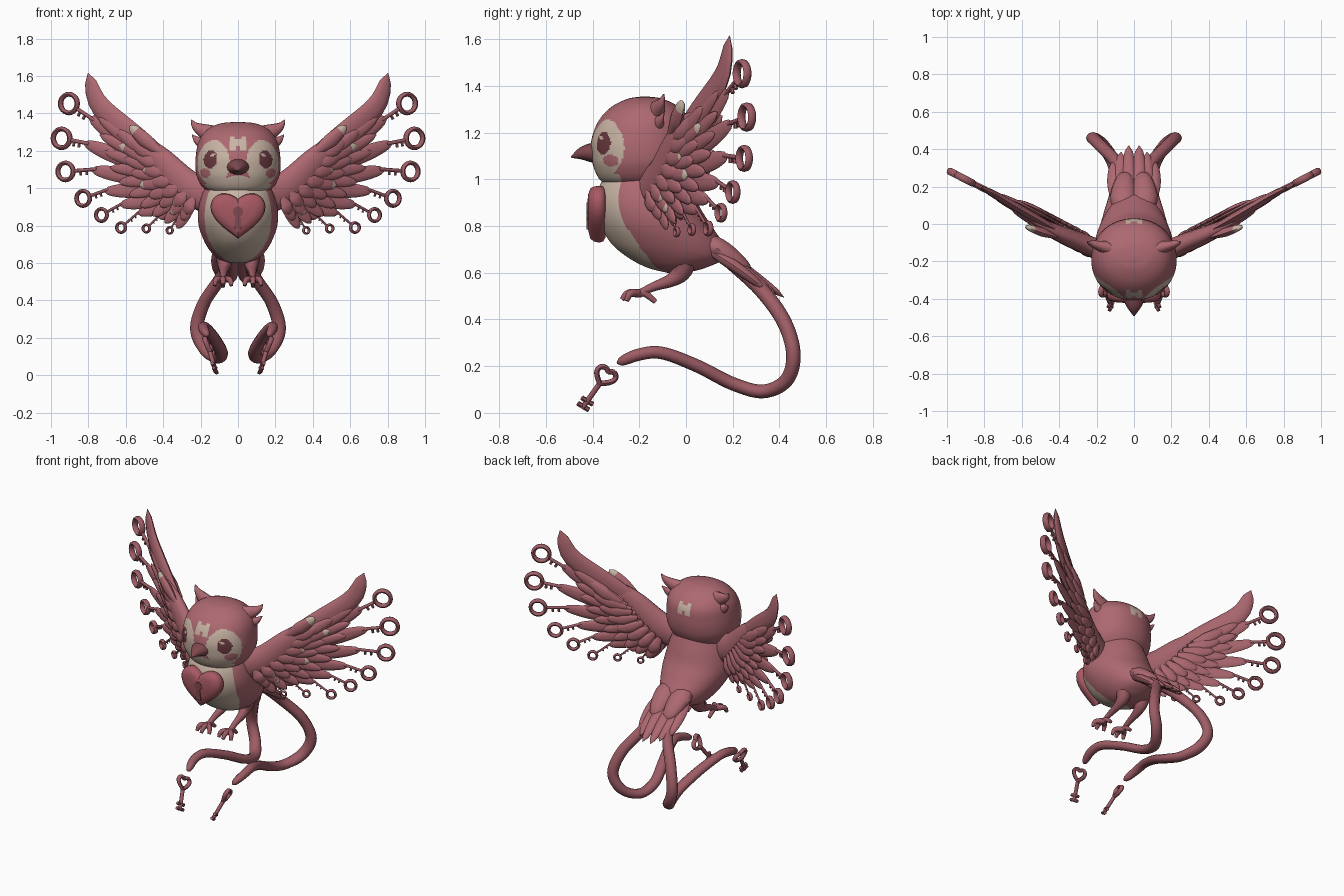
import bpy, bmesh, math
from mathutils import Vector as V

if "Cube" in bpy.data.objects:
    bpy.data.objects.remove(bpy.data.objects["Cube"])


def material(name, col):
    m = bpy.data.materials.new(name)
    m.diffuse_color = (*col, 1)
    m.use_nodes = True
    m.node_tree.nodes["Principled BSDF"].inputs["Base Color"].default_value = m.diffuse_color
    return m


ROSE = material("rose", (0.42, 0.14, 0.165))
DEEP = material("deep_rose", (0.34, 0.108, 0.13))
CREAM = material("cream", (0.58, 0.46, 0.37))
DARK = material("dark_plum", (0.14, 0.04, 0.05))
BEAK = material("beak_brown", (0.21, 0.065, 0.075))
HEART = material("heart_red", (0.39, 0.10, 0.125))
X = V((1, 0, 0))


def spline(pts, n):
    """Catmull-Rom samples through tuples of any length."""
    pts = [V(p) for p in pts]
    p = [2 * pts[0] - pts[1]] + pts + [2 * pts[-1] - pts[-2]]
    out = []
    for k in range(n + 1):
        s = k / n * (len(pts) - 1)
        i = min(int(s), len(pts) - 2)
        t = s - i
        a, b, c, d = p[i:i + 4]
        out.append(0.5 * (2 * b + (c - a) * t + (2 * a - 5 * b + 4 * c - d) * t * t
                          + (3 * b - a - 3 * c + d) * t ** 3))
    return out


def loft(bm, rings, closed=False, tip_mat=0, tip_from=2.0):
    vs = [[bm.verts.new(p) for p in r] for r in rings]
    n, m = len(vs), len(vs[0])
    for i in range(n if closed else n - 1):
        a, b = vs[i], vs[(i + 1) % n]
        for j in range(m):
            f = bm.faces.new((a[j], a[(j + 1) % m], b[(j + 1) % m], b[j]))
            f.material_index = tip_mat if i / n > tip_from else 0
    if not closed:
        for r in (vs[0], vs[-1]):
            bm.faces.new(r).material_index = tip_mat if r is vs[-1] and tip_from < 1 else 0


def sweep(bm, path, w, t, ref=X, segs=10, closed=False, **kw):
    """Elliptical section along a path; w and t are numbers or functions of 0..1."""
    rings, n = [], len(path)
    for i, c in enumerate(path):
        nxt = path[(i + 1) % n] if closed else path[min(i + 1, n - 1)]
        tan = (nxt - (path[i - 1] if closed else path[max(i - 1, 0)])).normalized()
        side = tan.cross(ref).normalized()
        up = side.cross(tan)
        u = i / (n - 1)
        a = w(u) if callable(w) else w
        b = t(u) if callable(t) else t
        rings.append([c + side * a * math.cos(q) + up * b * math.sin(q)
                      for q in (2 * math.pi * k / segs for k in range(segs))])
    loft(bm, rings, closed, **kw)


def finish(name, bm, mats=(ROSE,), mirror=False, angle=50):
    bmesh.ops.recalc_face_normals(bm, faces=bm.faces)
    me = bpy.data.meshes.new(name)
    bm.to_mesh(me)
    bm.free()
    for m in mats:
        me.materials.append(m)
    me.shade_smooth()
    me.set_sharp_from_angle(angle=math.radians(angle))
    ob = bpy.data.objects.new(name, me)
    bpy.context.collection.objects.link(ob)
    if mirror:
        ob.modifiers.new("mirror", 'MIRROR')
    return ob


def blob(name, rows, n, power, rule):
    """Stack of rounded sections (z, y front, y back, half width), painted by a rule."""
    bm, rings = bmesh.new(), []
    for z, y0, y1, rx in spline(rows, n):
        ring = []
        for k in range(160):
            q = 2 * math.pi * k / 160
            c, s = math.cos(q), math.sin(q)
            ring.append(V((rx * math.copysign(abs(c) ** (2 / power), c),
                           (y0 + y1) / 2 + (y1 - y0) / 2 * math.copysign(abs(s) ** (2 / power), s), z)))
        rings.append(ring)
    loft(bm, rings)
    for f in bm.faces:
        f.material_index = rule(f.calc_center_median())
    finish(name, bm, (ROSE, CREAM, DARK))


def oval(x, z, cx, cz, rx, rz):
    return ((x - cx) / rx) ** 2 + ((z - cz) / rz) ** 2 < 1


def face_paint(c):
    x, z = abs(c.x), c.z
    a = math.degrees(math.atan2(x, -(c.y + .19)))    # angle round the head
    if oval(a, z, 38, 1.178, 3.5, .012):
        return 1
    if oval(a, z, 42, 1.155, 12, .048):
        return 2
    if oval(a, z, 53, 1.08, 11, .025):
        return 0
    if x < .043 and 1.2 < z < 1.275 and not (x < .014 and (z > 1.262 or z < 1.228)):
        return 1
    return int(oval(a, z, 41, 1.135, 30, .122) or (a < 62 and z < 1.07 - .0008 * a))


# Head and body
blob("head", [(.945, -.27, -.1, .06), (.965, -.325, -.06, .125), (1.0, -.37, -.02, .183), (1.05, -.395, .01, .215),
              (1.1, -.405, .025, .227), (1.17, -.405, .03, .226), (1.25, -.375, .02, .21), (1.31, -.32, -.03, .168),
              (1.345, -.25, -.1, .1), (1.355, -.19, -.16, .02)], 90, 2.1, face_paint)
blob("body", [(.60, -.08, 0, .04), (.62, -.16, .08, .1), (.66, -.24, .16, .145), (.72, -.315, .16, .182),
              (.8, -.365, .11, .21), (.88, -.385, .06, .213), (.96, -.375, .03, .195), (1.04, -.33, 0, .16)],
     70, 2, lambda c: int(c.y < -.08 and oval(c.x, c.z, 0, .85, .18, .25)))

# Ear tufts
bm = bmesh.new()
for pts, w in (([(.1, -.14, 1.27), (.17, -.12, 1.3), (.225, -.105, 1.33), (.25, -.095, 1.365)], .06),
               ([(.17, -.12, 1.235), (.215, -.11, 1.255), (.245, -.095, 1.285)], .04)):
    sweep(bm, spline(pts, 10), lambda u: w * (1 - u) + .003, lambda u: .7 * w * (1 - u) + .003, V((0, 1, 0)))
finish("ear_tufts", bm, mirror=True)

# Beak
bm = bmesh.new()
sweep(bm, spline([(0, -.37, 1.115), (0, -.44, 1.112), (0, -.492, 1.095)], 10),
      lambda u: .046 * (1 - u ** 1.3) + .003, lambda u: .066 * (1 - u ** 1.2) + .003, segs=16)
finish("beak", bm, (BEAK,))


def heart(s):
    c = math.sin(s)
    return (math.copysign(abs(c) ** 2.2, c),
            (13 * math.cos(s) - 3.5 * math.cos(2 * s) - 1.5 * math.cos(3 * s) - .5 * math.cos(4 * s)) / 16)


# Heart locket with keyhole
bm = bmesh.new()
loft(bm, [[V((.147 * k * x, y, .873 + .148 * k * z)) for x, z in (heart(2 * math.pi * i / 48) for i in range(48))]
          for k, y in ((.85, -.345), (.97, -.355), (1, -.372), (.97, -.395), (.88, -.41), (.6, -.42), (.05, -.423))])
finish("heart_locket", bm, (HEART,))
bm = bmesh.new()
hole = [(.027 * math.cos(q), .875 + .027 * math.sin(q)) for q in
        (math.radians(-60 + 300 * i / 20) for i in range(21))] + [(-.021, .785), (.021, .785)]
loft(bm, [[V((x, y, z)) for x, z in hole] for y in (-.417, -.4255)])
finish("keyhole", bm, (BEAK,), angle=30)

# Wings lie in a slanted upright plane
WN = V((.461, -.887, 0))
WU = V((.887, .461, 0))


def wing(x, z, off=0.0):
    return V((x, .29 - .52 * (1 - x) + off, z))


def vane(u):
    return (.4 + .6 * min(1, u / .45)) * math.sqrt(max(0, 1 - u ** 3.5)) + .04


def feather(bm, pts, w, t, ref=WN, **kw):
    sweep(bm, spline(pts, 14), lambda u: w * vane(u), lambda u: t * vane(u), ref, **kw)


bm = bmesh.new()
feather(bm, [wing(.22, .97, -.03), wing(.4, 1.15, -.02), wing(.6, 1.31, -.01), wing(.745, 1.45), wing(.802, 1.615)],
        .067, .024)
finish("leading_feather", bm, mirror=True)

bm = bmesh.new()
sweep(bm, spline([wing(.13, .95, .0), wing(.27, 1.01, -.015), wing(.42, 1.155, -.03), wing(.56, 1.28, -.03)], 14),
      lambda u: .095 * math.sqrt(1.02 - u ** 2), lambda u: .055 * math.sqrt(1.02 - u ** 2), WN, segs=16)
finish("wing_arm", bm, mirror=True)

# Long feathers, each ending in a key: base, tip, ring centre, ring radius
KEYS = [((.44, 1.16), (.80, 1.385), (.904, 1.453), .05), ((.42, 1.12), (.83, 1.245), (.943, 1.267), .05),
        ((.4, 1.07), (.79, 1.10), (.922, 1.09), .046), ((.37, 1.03), (.72, .985), (.828, .946), .04),
        ((.34, .99), (.635, .91), (.73, .857), .033), ((.3, .96), (.54, .865), (.625, .79), .026),
        ((.28, .94), (.43, .845), (.49, .785), .02), ((.25, .93), (.33, .835), (.365, .775), .017)]
bf, bk = bmesh.new(), bmesh.new()
for i, (a, b, c, r) in enumerate(KEYS):
    A, B, C = wing(*a), wing(*b), wing(*c)
    feather(bf, [A, (A + B) / 2 - V((0, 0, .015)), B], .05 - .0025 * i, .014)
    d = (C - B).normalized()
    across = d.cross(WN)
    mr = r * .2 + .003
    sweep(bk, [C + r * (WU * math.cos(q) + V((0, 0, math.sin(q)))) for q in
               (2 * math.pi * k / 24 for k in range(24))], mr, mr * 1.5, WN, 8, closed=True)
    sweep(bk, [B - d * .04, C - d * r], mr * .8, mr * .8, WN, 8)
    for s in (.15, .4):     # key teeth
        P = B + (C - B) * s
        sweep(bk, [P, P + across * r * .6], r * .17, r * .17, WN, 6)
finish("key_feathers", bf, mirror=True)
finish("wing_keys", bk, (DEEP,), mirror=True)

# Covert rows on the front and back of the wing
bm = bmesh.new()
for row, (length, off, n) in enumerate(((.68, -.024, 10), (.42, -.046, 9), (.22, -.062, 7), (.6, .022, 10), (.35, .04, 8))):
    for i in range(n):
        t = i / (n - 1)
        x, z = .24 + .21 * t, .95 + .22 * t
        ang = math.radians(-62 + 97 * t)
        L = length * (.2 + .26 * t) + .05
        e = (x + L * math.cos(ang), z + L * math.sin(ang))
        feather(bm, [wing(x, z, off), wing((x + e[0]) / 2, (z + e[1]) / 2 - .008, off), wing(*e, off * .8)],
                .036, .014, tip_mat=1, tip_from=.78 if row in (1, 2) and i % 3 == 1 else 2)
feather(bm, [wing(.4, 1.18, -.05), wing(.5, 1.26, -.07), wing(.58, 1.335, -.085)], .04, .024, tip_mat=1, tip_from=.72)
finish("wing_coverts", bm, (ROSE, CREAM), mirror=True)

# Tail fan
bm = bmesh.new()
TN = V((0, .6, .8))
for x, y, z in ((.105, .34, .53), (.07, .385, .51), (.028, .42, .495)):
    feather(bm, [V((x * .5, .02, .74)), V((x * .95, .2, .655 - .2 * x)), V((x, y, z))], .042, .026, TN)
feather(bm, [V((.04, .0, .76)), V((.055, .14, .70)), V((.045, .28, .60))], .072, .05, TN)
finish("tail_fan", bm, mirror=True)

# Long curling tail streamers
bm = bmesh.new()
sweep(bm, spline([(.06, .18, .66), (.09, .32, .53), (.18, .42, .39), (.22, .46, .25), (.175, .43, .14), (.11, .33, .092),
                  (.09, .2, .125), (.13, .05, .2), (.175, -.1, .256), (.185, -.2, .25), (.165, -.295, .213)], 80),
      lambda u: (.033 - .008 * u) * math.sqrt(1.03 - u ** 40),
      lambda u: (.03 - .006 * u + .009 * math.sin(u * math.pi)) * math.sqrt(1.03 - u ** 40), segs=12)
finish("tail_streamers", bm, (DEEP,), mirror=True)

# Dangling heart keys
bm = bmesh.new()
C, E = V((.16, -.345, .16)), V((.12, -.445, .02))
d = (E - C).normalized()
ref = V((.9, .35, 0)).normalized()
across = d.cross(ref).normalized()
sweep(bm, [C + across * .045 * hx - d * .045 * hz for hx, hz in (heart(2 * math.pi * (i + .5) / 28) for i in range(28))],
      .012, .014, ref, 8, closed=True)
sweep(bm, [C + d * .04, E], .012, .012, ref, 8)
for s in (.78, .95):
    P = C + (E - C) * s
    for k in (-1, 1):
        sweep(bm, [P, P + across * k * .028], .011, .011, ref, 6)
finish("heart_keys", bm, (DEEP,), mirror=True)

# Legs and clawed toes
bm = bmesh.new()
sweep(bm, spline([(.07, -.01, .69), (.072, -.02, .61), (.075, -.06, .57), (.078, -.14, .54), (.08, -.205, .51)], 16),
      lambda u: .055 * (1 - u) ** 2 + .016, lambda u: .05 * (1 - u) ** 2 + .016)
for dx, y, z in ((-.045, -.255, .48), (0, -.275, .485), (.045, -.255, .48), (0, -.13, .475)):
    sweep(bm, spline([(.08, -.2, .512), (.08 + dx * .8, (y - .2) / 2 - .01, .512), (.08 + dx, y, z)], 8),
          lambda u: .018 - .008 * u * u, lambda u: .018 - .008 * u * u)
finish("legs", bm, (DEEP,), mirror=True)
